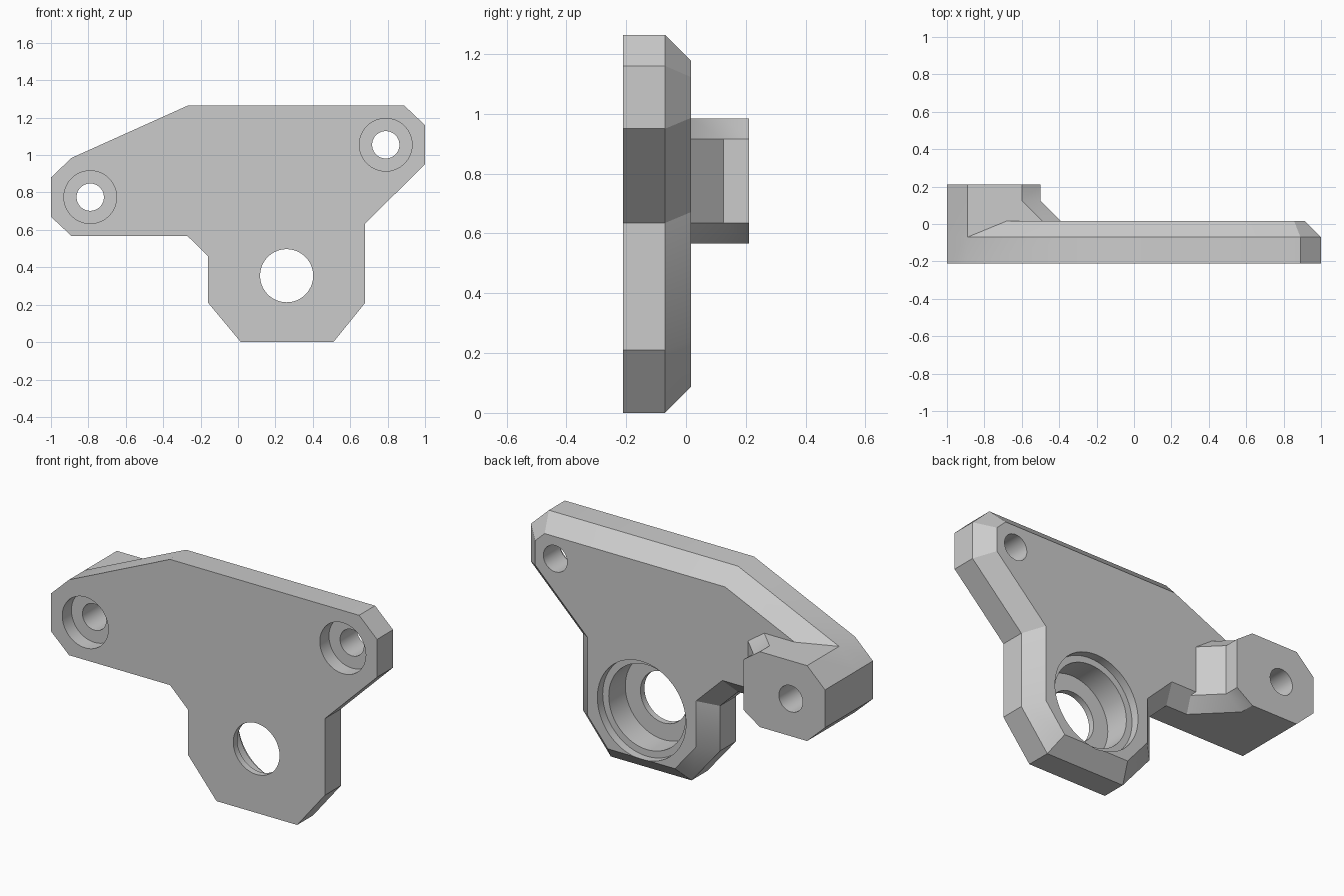
import bpy, bmesh, math
from mathutils import Vector

cube = bpy.data.objects.get("Cube")
if cube:
    bpy.data.objects.remove(cube, do_unlink=True)

FRONT, EDGE, BACK, BOSS = -0.21, -0.07, 0.017, 0.21

grey = bpy.data.materials.new("plain_grey")
grey.use_nodes = True
grey.diffuse_color = (0.6, 0.6, 0.6, 1)
grey.node_tree.nodes["Principled BSDF"].inputs["Base Color"].default_value = (0.6, 0.6, 0.6, 1)


def loft(name, sections):
    """Closed solid through (y, [(x, z), ...]) sections."""
    bm = bmesh.new()
    rings = [[bm.verts.new((x, y, z)) for x, z in pts] for y, pts in sections]
    for a, b in zip(rings, rings[1:]):
        for i in range(len(a)):
            j = (i + 1) % len(a)
            bm.faces.new((a[i], a[j], b[j], b[i]))
    bm.faces.new(rings[0])
    bm.faces.new(rings[-1])
    bmesh.ops.recalc_face_normals(bm, faces=bm.faces)
    mesh = bpy.data.meshes.new(name)
    bm.to_mesh(mesh)
    bm.free()
    mesh.materials.append(grey)
    ob = bpy.data.objects.new(name, mesh)
    bpy.context.collection.objects.link(ob)
    return ob


def inset(pts, d):
    """Move every side of a clockwise outline inward by d."""
    out = []
    for i, p in enumerate(pts):
        p0, p1, p2 = Vector(pts[i - 1]), Vector(p), Vector(pts[(i + 1) % len(pts)])
        e1, e2 = (p1 - p0).normalized(), (p2 - p1).normalized()
        n1, n2 = Vector((e1.y, -e1.x)), Vector((e2.y, -e2.x))
        out.append(p1 + (n1 + n2) * d / (1 + n1.dot(n2)))
    return out


def bore(name, x, z, steps, sides=64):
    """Stepped round cutter from (y, radius) steps."""
    turn = [math.tau * i / sides for i in range(sides)]
    ob = loft(name, [(y, [(x + r * math.cos(t), z + r * math.sin(t)) for t in turn])
                     for y, r in steps])
    ob.hide_render = True
    return ob


def combine(target, other, operation):
    mod = target.modifiers.new(operation.lower(), "BOOLEAN")
    mod.operation, mod.solver, mod.object = operation, "EXACT", other
    bpy.context.view_layer.objects.active = target
    bpy.ops.object.modifier_apply(modifier=mod.name)
    bpy.data.objects.remove(other, do_unlink=True)


# Plate with a chamfered back edge
outline = [(-0.89, 0.567), (-1, 0.67), (-1, 0.88), (-0.89, 0.985), (-0.27, 1.264),
           (0.89, 1.264), (1, 1.16), (1, 0.95), (0.68, 0.635), (0.68, 0.21),
           (0.51, 0), (0.015, 0), (-0.16, 0.21), (-0.16, 0.46), (-0.27, 0.567)]
bracket = loft("bracket_plate", [(FRONT, outline), (EDGE, outline),
                                 (BACK, inset(outline, BACK - EDGE))])

# Raised mounting boss with a sloped foot on its inner side
KNEE = 0.125


def boss_outline(y):
    s = max(0, KNEE - y)
    return outline[:4] + [(-0.6 + s, 0.985), (-0.5 + s, 0.915),
                          (-0.5 + s, 0.635), (-0.6 + s, 0.567)]


boss = loft("mounting_boss", [(y, boss_outline(y)) for y in (EDGE, KNEE, BOSS)])
combine(bracket, boss, "UNION")

# Counterbored screw holes, recessed from the front
for x, z in ((-0.79, 0.775), (0.79, 1.055)):
    steps = [(-0.3, 0.141), (-0.13, 0.141), (-0.13, 0.073), (0.3, 0.073)]
    combine(bracket, bore("screw_hole_cutter", x, z, steps), "DIFFERENCE")

# Stepped bearing seat, open to the back
steps = [(-0.3, 0.142), (-0.175, 0.142), (-0.175, 0.235), (-0.03, 0.235),
         (-0.03, 0.272), (0.1, 0.272)]
combine(bracket, bore("bearing_seat_cutter", 0.26, 0.355, steps), "DIFFERENCE")

bpy.ops.object.select_all(action="DESELECT")
bracket.select_set(True)
bpy.context.view_layer.objects.active = bracket
bpy.ops.object.shade_smooth_by_angle(angle=math.radians(30))
